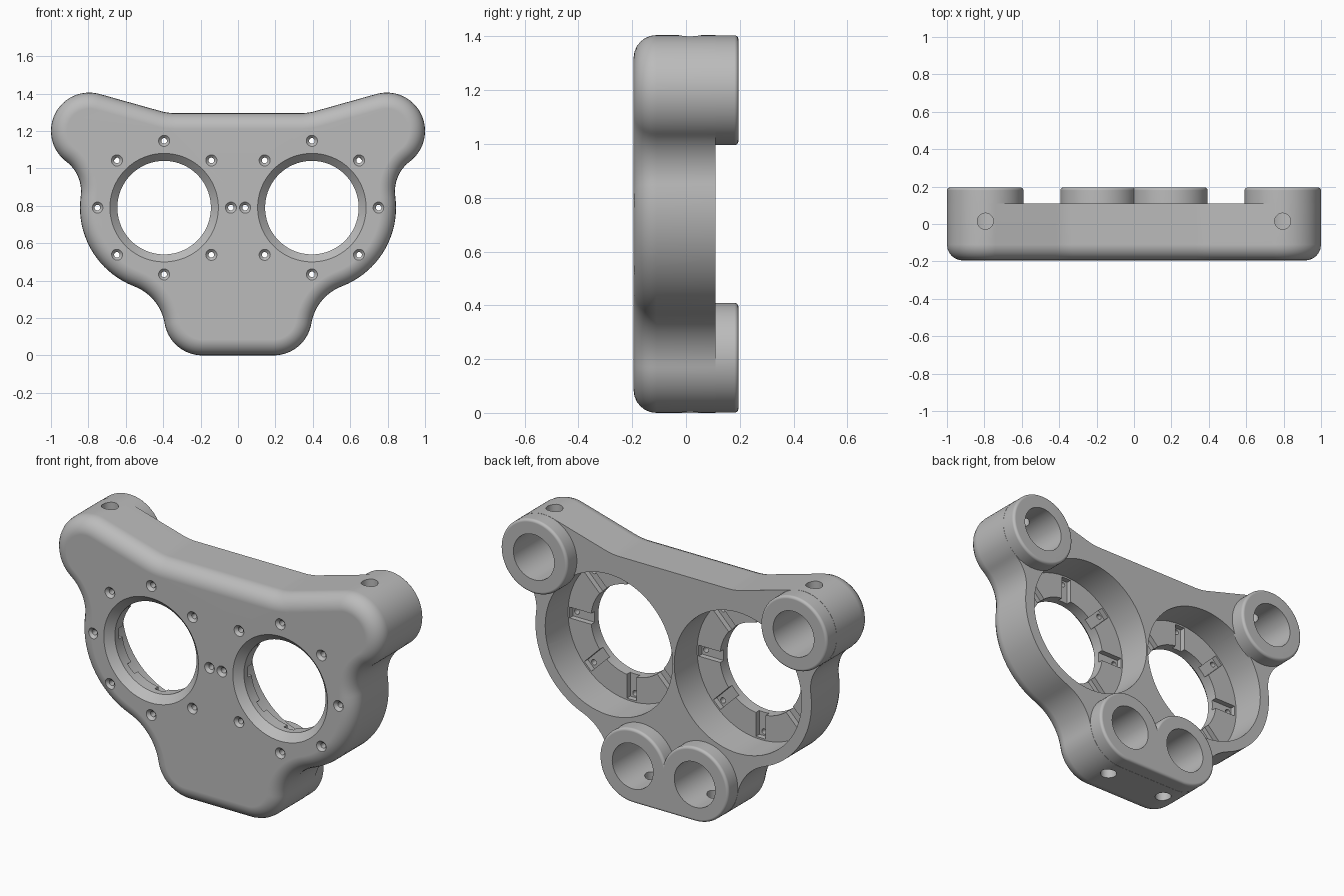
import bpy
import bmesh
import math
from mathutils import Vector

if "Cube" in bpy.data.objects:
    bpy.data.objects.remove(bpy.data.objects["Cube"])

# Main dimensions
FRONT, MID, BACK = -0.195, 0.11, 0.195
EAR, EYE, FOOT = Vector((0.795, 1.2)), Vector((0.395, 0.79)), Vector((0.19, 0.205))
BOSS_R, EYE_R, BORE_R = 0.205, 0.45, 0.125

grey = bpy.data.materials.new("plain grey")
grey.use_nodes = True
grey.diffuse_color = (0.5, 0.5, 0.5, 1)
grey.node_tree.nodes["Principled BSDF"].inputs["Base Color"].default_value = (0.5, 0.5, 0.5, 1)


# ---- 2D helpers (x, z) ----
def arc(c, r, a0, a1):
    n = max(2, round(abs(a1 - a0) / 4))
    angles = [math.radians(a0 + (a1 - a0) * i / n) for i in range(n + 1)]
    return [Vector((c.x + r * math.cos(a), c.y + r * math.sin(a))) for a in angles]


def heading(a, b):
    return math.degrees(math.atan2(b.y - a.y, b.x - a.x))


def blend_centre(c1, r1, c2, r2, rf):
    """Centre of a concave fillet touching two circles on the outer side."""
    d = (c2 - c1).length
    u = (c2 - c1) / d
    d1, d2 = r1 + rf, r2 + rf
    along = (d1 * d1 - d2 * d2 + d * d) / (2 * d)
    side = math.sqrt(d1 * d1 - along * along)
    return c1 + u * along + Vector((-u.y, u.x)) * side


def mirrored(half):
    return half + [Vector((-p.x, p.y)) for p in reversed(half) if p.x > 1e-4]


def ring(outline, inset, y):
    """Clockwise outline moved inward by inset, placed at depth y."""
    pts = []
    for i, p in enumerate(outline):
        e1 = (p - outline[i - 1]).normalized()
        e2 = (outline[(i + 1) % len(outline)] - p).normalized()
        n1 = Vector((-e1.y, e1.x))
        n = (n1 + Vector((-e2.y, e2.x))).normalized()
        q = p - n * inset / n.dot(n1)
        pts.append(Vector((q.x, y, q.y)))
    return pts


def rounded(outline, y_start, y_end, r):
    """Rings of a prism whose y_end rim is rounded with radius r."""
    s = 1 if y_end > y_start else -1
    rings = [ring(outline, 0, y_start)]
    for k in range(7):
        t = math.radians(15 * k)
        rings.append(ring(outline, r * (1 - math.cos(t)), y_end - s * r * (1 - math.sin(t))))
    return rings


# ---- Mesh helpers ----
def loft(name, rings):
    bm = bmesh.new()
    loops = [[bm.verts.new(p) for p in r] for r in rings]
    n = len(loops[0])
    for a, b in zip(loops, loops[1:]):
        for i in range(n):
            j = (i + 1) % n
            bm.faces.new((a[i], a[j], b[j], b[i]))
    bm.faces.new(loops[0])
    bm.faces.new(loops[-1])
    bmesh.ops.recalc_face_normals(bm, faces=bm.faces)
    mesh = bpy.data.meshes.new(name)
    bm.to_mesh(mesh)
    bm.free()
    mesh.materials.append(grey)
    ob = bpy.data.objects.new(name, mesh)
    bpy.context.collection.objects.link(ob)
    return ob


def lathe(name, c, profile, n=72):
    """Turned solid along y; profile is a list of (radius, y)."""
    return loft(name, [[Vector((c.x + r * math.cos(math.tau * i / n), y,
                                c.y + r * math.sin(math.tau * i / n)))
                        for i in range(n)] for r, y in profile])


def upright_pin(name, x, y, r, z0, z1, n=32):
    return loft(name, [[Vector((x + r * math.cos(math.tau * i / n),
                                y + r * math.sin(math.tau * i / n), z))
                        for i in range(n)] for z in (z0, z1)])


def apply_mod(ob, mod):
    bpy.context.view_layer.objects.active = ob
    bpy.ops.object.modifier_apply(modifier=mod.name)


def combine(target, tool, operation):
    tool.hide_render = True
    mod = target.modifiers.new("combine", 'BOOLEAN')
    mod.object = tool
    mod.operation = operation
    mod.solver = 'EXACT'
    apply_mod(target, mod)
    bpy.data.objects.remove(tool)


# ---- Body outline: brow, ear, cheek and foot arcs joined by fillets ----
slope, brow_r, brow_z = 15.7, 0.3, 1.295
brow = Vector((0.333, brow_z + brow_r))
neck = blend_centre(EAR, BOSS_R, EYE, EYE_R, 0.2)
jaw = blend_centre(EYE, EYE_R, FOOT, BOSS_R, 0.26)
half = arc(brow, brow_r, -90, slope - 90)
half += arc(EAR, BOSS_R, 90 + slope, heading(EAR, neck))
half += arc(neck, 0.2, heading(neck, EAR) % 360, heading(neck, EYE) % 360)[1:-1]
half += arc(EYE, EYE_R, heading(EYE, neck), heading(EYE, jaw))
half += arc(jaw, 0.26, heading(jaw, EYE) % 360, heading(jaw, FOOT) % 360)[1:-1]
half += arc(FOOT, BOSS_R, heading(FOOT, jaw), -90)
body = loft("mounting_plate", rounded(mirrored(half), MID, FRONT, 0.085))

sides = [Vector((1, 1)), Vector((-1, 1))]

# Eye openings: chamfered front, through hole and wide rear pocket
for s in sides:
    eye = EYE * s
    combine(body, lathe("eye_cutter", eye, [
        (0.32, FRONT - 0.03), (0.25, FRONT + 0.04), (0.25, -0.09),
        (0.39, -0.09), (0.39, MID + 0.005)], 96), 'DIFFERENCE')
    # Radial slots and countersunk screw holes around each eye
    for k in range(8):
        a = math.tau * k / 8
        out = Vector((math.cos(a), math.sin(a)))
        across = Vector((-out.y, out.x))
        corners = [eye + out * r + across * w for r, w in
                   ((0.2, -0.03), (0.38, -0.03), (0.38, 0.03), (0.2, 0.03))]
        combine(body, loft("slot_cutter", [[Vector((p.x, y, p.y)) for p in corners]
                                           for y in (-0.12, -0.06)]), 'DIFFERENCE')
        combine(body, lathe("screw_cutter", eye + out * 0.357, [
            (0.04, FRONT - 0.01), (0.015, FRONT + 0.015), (0.015, -0.05)], 20), 'DIFFERENCE')

# Rear bosses: one per ear, and a joined pair at the foot
boss_r = BOSS_R - 0.001
for s in sides:
    disc = arc(EAR * s, boss_r, 360, 0)[:-1]
    combine(body, loft("ear_boss", rounded(disc, MID - 0.01, BACK, 0.015)), 'UNION')
cusp = 180 - math.degrees(math.acos(FOOT.x / boss_r))
foot = mirrored(arc(FOOT, boss_r, cusp, -90))
combine(body, loft("foot_boss", rounded(foot, MID - 0.01, BACK, 0.015)), 'UNION')

# Blind bores from the back and set-screw holes from above and below
for s in sides:
    for c, z0, z1 in ((EAR * s, EAR.y, 1.5), (FOOT * s, -0.1, FOOT.y)):
        combine(body, lathe("bore_cutter", c, [(BORE_R, -0.1), (BORE_R, BACK + 0.05)]),
                'DIFFERENCE')
        combine(body, upright_pin("set_screw_cutter", c.x, 0.015, 0.043, z0, z1), 'DIFFERENCE')

# Smooth shading with crisp edges
bpy.ops.object.select_all(action='DESELECT')
body.select_set(True)
bpy.context.view_layer.objects.active = body
bpy.ops.object.shade_smooth_by_angle(angle=math.radians(30))
weighted = body.modifiers.new("weighted_normals", 'WEIGHTED_NORMAL')
weighted.keep_sharp = True
apply_mod(body, weighted)
